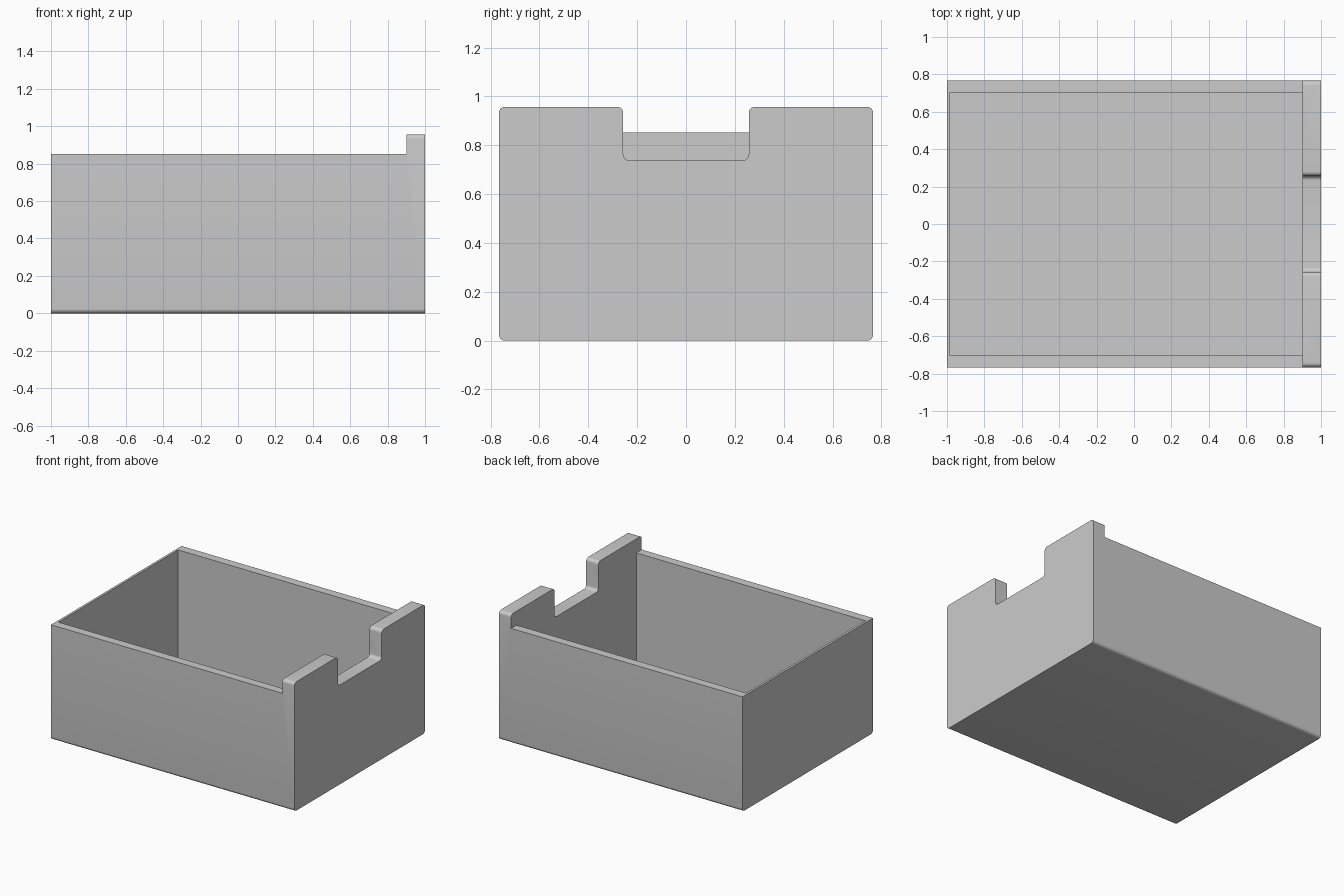
import bpy, bmesh, math

if "Cube" in bpy.data.objects:
    bpy.data.objects.remove(bpy.data.objects["Cube"])


def box(name, x, y, z):
    """Axis-aligned box from (min, max) pairs."""
    bm = bmesh.new()
    bmesh.ops.create_cube(bm, size=1)
    for v in bm.verts:
        v.co = [sum(r) / 2 + c * (r[1] - r[0]) for r, c in zip((x, y, z), v.co)]
    mesh = bpy.data.meshes.new(name)
    bm.to_mesh(mesh)
    bm.free()
    ob = bpy.data.objects.new(name, mesh)
    bpy.context.collection.objects.link(ob)
    return ob


def cut(target, cutter):
    """Subtract the cutter, then delete it."""
    cutter.hide_render = True
    mod = target.modifiers.new("cut", 'BOOLEAN')
    mod.operation, mod.solver, mod.object = 'DIFFERENCE', 'EXACT', cutter
    bpy.context.view_layer.objects.active = target
    bpy.ops.object.modifier_apply(modifier=mod.name)
    bpy.data.objects.remove(cutter)


# Solid block as tall as the end panel
tray = box("tray", (-1, 1), (-0.766, 0.766), (0, 0.957))

# Lower rim, cavity, and notch in the end panel
cut(tray, box("rim_cutter", (-1.5, 0.9), (-1, 1), (0.853, 1.5)))
cut(tray, box("cavity_cutter", (-0.983, 0.9), (-0.702, 0.702), (0.02, 1.5)))
cut(tray, box("notch_cutter", (0.8, 1.2), (-0.257, 0.257), (0.738, 1.5)))

# Round every lengthwise edge that reaches the end panel's outer face
bm = bmesh.new()
bm.from_mesh(tray.data)
edges = []
for e in bm.edges:
    a, b = (v.co for v in e.verts)
    if max(a.x, b.x) > 0.99 and abs(a.x - b.x) > 0.05:
        edges.append(e)
bmesh.ops.bevel(bm, geom=edges, offset=0.024, segments=6, profile=0.5,
                affect='EDGES', clamp_overlap=True)
bm.to_mesh(tray.data)
bm.free()

# Smooth rounded edges, crisp corners
bpy.ops.object.select_all(action='DESELECT')
tray.select_set(True)
bpy.context.view_layer.objects.active = tray
bpy.ops.object.shade_smooth_by_angle(angle=math.radians(30))
